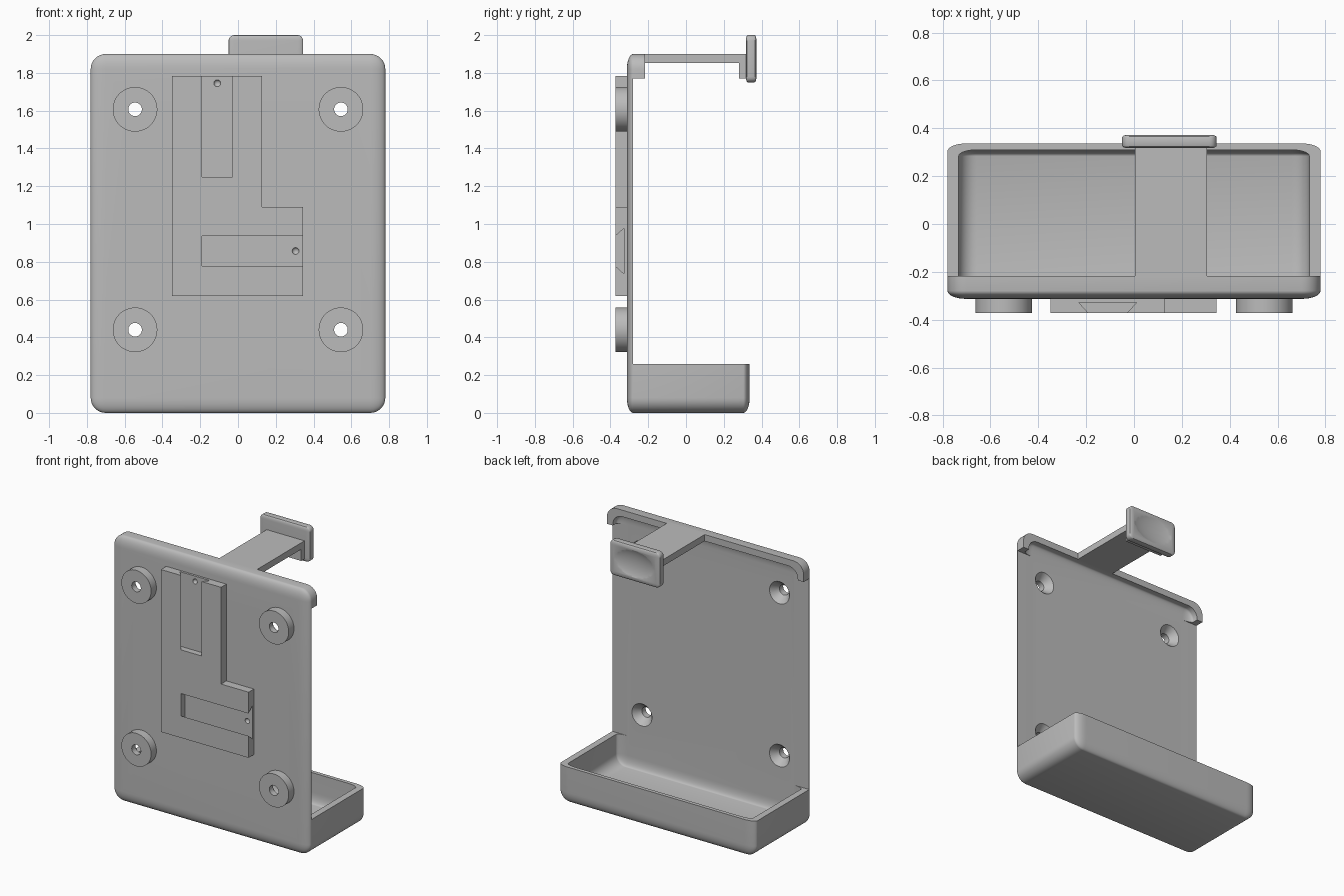
import bpy, bmesh, math
from mathutils import Matrix, Vector

if "Cube" in bpy.data.objects:
    bpy.data.objects.remove(bpy.data.objects["Cube"], do_unlink=True)

grey = bpy.data.materials.new("plain grey")
grey.use_nodes = True
GREY = (0.5, 0.5, 0.5, 1)
grey.diffuse_color = GREY
grey.node_tree.nodes["Principled BSDF"].inputs["Base Color"].default_value = GREY


def finish(name, bm):
    mesh = bpy.data.meshes.new(name)
    bmesh.ops.recalc_face_normals(bm, faces=bm.faces)
    bm.to_mesh(mesh)
    bm.free()
    mesh.materials.append(grey)
    obj = bpy.data.objects.new(name, mesh)
    bpy.context.collection.objects.link(obj)
    return obj


def box(name, lo, hi, radius=0, squash=1, segments=8):
    """Box between two corners; rounding depth along y is radius * squash."""
    lo, hi = Vector(lo), Vector(hi)
    size = hi - lo
    bm = bmesh.new()
    bmesh.ops.create_cube(bm, size=1)
    bmesh.ops.scale(bm, vec=(size.x, size.y / squash, size.z), verts=bm.verts)
    if radius:
        bmesh.ops.bevel(bm, geom=bm.edges[:], offset=radius, segments=segments,
                        profile=0.5, affect='EDGES')
    bmesh.ops.scale(bm, vec=(1, squash, 1), verts=bm.verts)
    bmesh.ops.translate(bm, vec=(lo + hi) / 2, verts=bm.verts)
    return finish(name, bm)


def cone(name, x, z, y0, y1, r0, r1):
    """Round part along y, radius r0 at y0 and r1 at y1."""
    bm = bmesh.new()
    bmesh.ops.create_cone(bm, cap_ends=True, segments=48, radius1=r0, radius2=r1, depth=y1 - y0)
    bmesh.ops.rotate(bm, matrix=Matrix.Rotation(-math.pi / 2, 3, 'X'), verts=bm.verts)
    bmesh.ops.translate(bm, vec=(x, (y0 + y1) / 2, z), verts=bm.verts)
    return finish(name, bm)


def ball(name, centre, radii):
    bm = bmesh.new()
    bmesh.ops.create_uvsphere(bm, u_segments=48, v_segments=32, radius=1)
    bmesh.ops.scale(bm, vec=radii, verts=bm.verts)
    bmesh.ops.translate(bm, vec=centre, verts=bm.verts)
    return finish(name, bm)


def prism(name, points, offset):
    """Extrude a flat outline by an offset."""
    bm = bmesh.new()
    face = bm.faces.new([bm.verts.new(p) for p in points])
    new = bmesh.ops.extrude_face_region(bm, geom=[face])["geom"]
    bmesh.ops.translate(bm, vec=offset, verts=[v for v in new if isinstance(v, bmesh.types.BMVert)])
    return finish(name, bm)


def boolean(obj, others, operation='DIFFERENCE', keep=False):
    bpy.context.view_layer.objects.active = obj
    for other in others:
        mod = obj.modifiers.new("cut", 'BOOLEAN')
        mod.operation, mod.solver, mod.object = operation, 'EXACT', other
        bpy.ops.object.modifier_apply(modifier=mod.name)
        if not keep:
            bpy.data.objects.remove(other, do_unlink=True)


FRONT, SKIN, BACK = -0.373, -0.313, 0.337     # mount face, shell front, shell back
INNER = -0.28                                 # rear face of the plate

# Shell: hollow rounded box opened to leave plate, top lip and tray
shell = box("shell", (-0.78, SKIN, 0), (0.78, BACK, 1.9), 0.08, 0.42)
boolean(shell, [
    box("cavity", (-0.733, INNER, 0.045), (0.733, 0.31, 1.853), 0.075, 0.35),
    box("window", (-1, INNER, 0.26), (1, 1, 1.77)),
    box("upper_opening", (-1, -0.218, 1), (1, 1, 2.2)),
])

# Spacers with countersunk screw holes through the plate
spacers = []
for side, x in (("right", -0.545), ("left", 0.545)):
    for level, z in (("lower", 0.44), ("upper", 1.607)):
        spacer = cone(f"{level}_{side}_spacer", x, z, FRONT, SKIN + 0.012, 0.118, 0.118)
        hole = cone("hole", x, z, -0.5, -0.2, 0.036, 0.036)
        sink = cone("sink", x, z, INNER - 0.05, INNER + 0.01, 0.036, 0.088)
        for part in (shell, spacer):
            boolean(part, [hole, sink], keep=True)
        for cutter in (hole, sink):
            bpy.data.objects.remove(cutter, do_unlink=True)
        spacers.append(spacer)

# L-shaped mount with two dovetail slots and their detent dimples
outline = [(-0.35, 0.62), (0.345, 0.62), (0.345, 1.09),
           (0.127, 1.09), (0.127, 1.783), (-0.35, 1.783)]
mount = prism("slotted_mount", [(x, FRONT, z) for x, z in outline], (0, 0.072, 0))


def dovetail(mid):
    depth, extra = FRONT + 0.044, 0.01
    narrow, wide = 0.081 - extra, 0.12
    return [(mid - narrow, FRONT - extra), (mid + narrow, FRONT - extra),
            (mid + wide, depth), (mid - wide, depth)]


boolean(mount, [
    prism("vertical_slot", [(x, y, 1.25) for x, y in dovetail(-0.11)], (0, 0, 0.7)),
    prism("horizontal_slot", [(-0.19, y, z) for z, y in dovetail(0.857)], (0.7, 0, 0)),
    ball("upper_dimple", (-0.11, FRONT + 0.044, 1.745), (0.018, 0.015, 0.018)),
    ball("lower_dimple", (0.305, FRONT + 0.044, 0.857), (0.018, 0.015, 0.018)),
])

# Spring arm with turned-down end
arm = box("latch_arm", (0.005, -0.24, 1.853), (0.305, 0.325, 1.9))
boolean(arm, [box("arm_end", (0.005, 0.28, 1.77), (0.305, 0.325, 1.9))], 'UNION')

# Thumb pad with a shallow oval hollow
pad = box("thumb_pad", (-0.05, 0.317, 1.75), (0.345, 0.373, 2.0), 0.03, 0.35, 5)
boolean(pad, [ball("hollow", (0.1475, 0.415, 1.875), (0.225, 0.06, 0.135))])

# Smooth rounded surfaces, keep hard edges
bpy.ops.object.select_all(action='DESELECT')
for obj in [shell, mount, arm, pad] + spacers:
    obj.select_set(True)
bpy.context.view_layer.objects.active = shell
bpy.ops.object.shade_smooth_by_angle(angle=math.radians(30))
